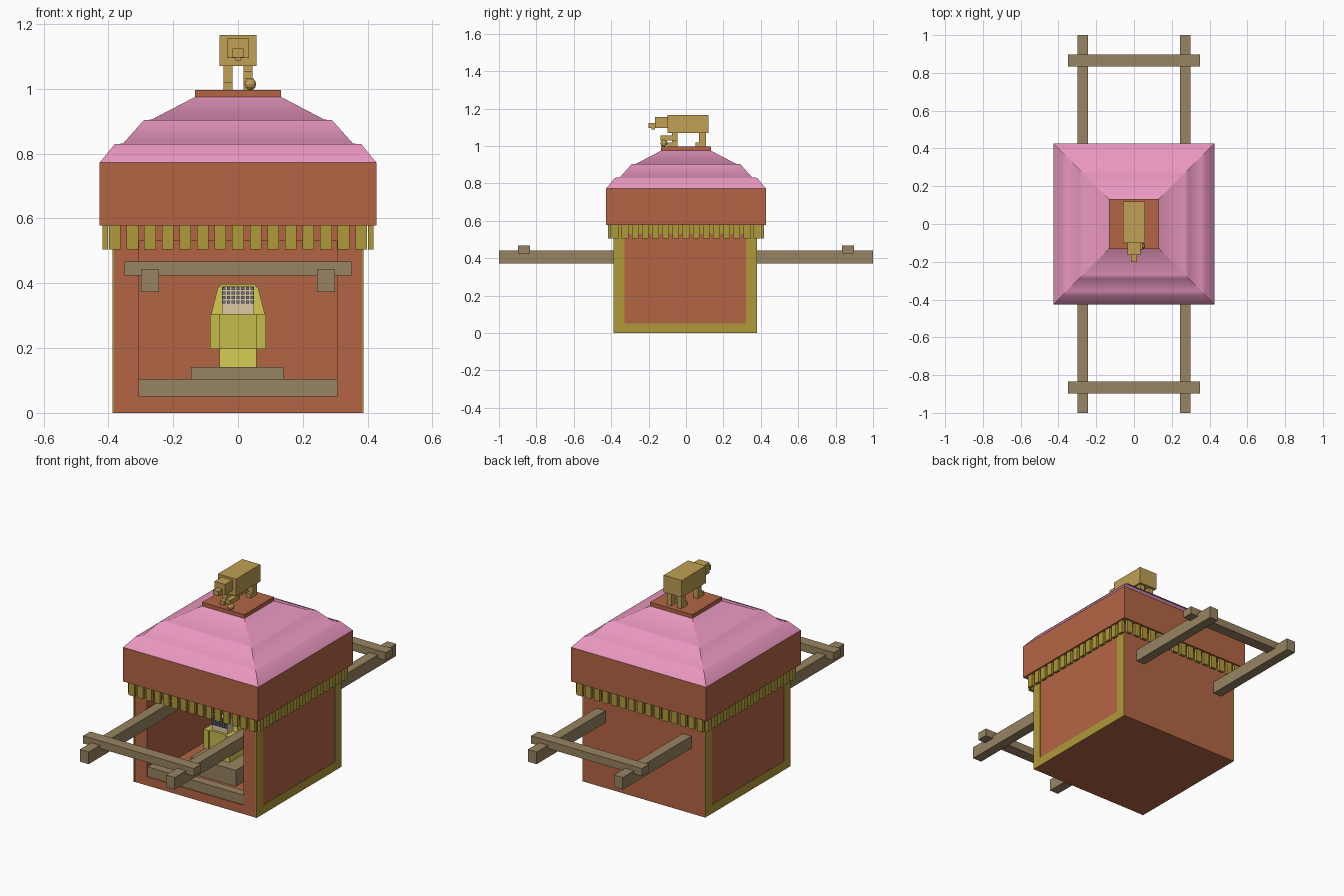
import bpy, bmesh

if "Cube" in bpy.data.objects:
    bpy.data.objects.remove(bpy.data.objects["Cube"])


def material(name, rgb):
    m = bpy.data.materials.new(name)
    m.diffuse_color = tuple((c / 255) ** 2.2 for c in rgb) + (1,)
    m.use_nodes = True
    m.node_tree.nodes["Principled BSDF"].inputs["Base Color"].default_value = m.diffuse_color
    return m


RED = material("red_lacquer", (178, 101, 70))
PINK = material("pink_roof", (233, 150, 190))
GOLD = material("gold_trim", (174, 152, 60))
WOOD = material("wood", (150, 130, 98))
TAN = material("tan_gold", (190, 158, 84))
ROBE = material("robe_yellow", (196, 186, 76))
BASE = material("base_yellow", (214, 204, 84))
SKIN = material("pale_face", (222, 200, 160))
GREY = material("grey_curls", (120, 125, 140))


def finish(name, bm, mat):
    bmesh.ops.recalc_face_normals(bm, faces=bm.faces)
    me = bpy.data.meshes.new(name)
    bm.to_mesh(me)
    bm.free()
    me.materials.append(mat)
    ob = bpy.data.objects.new(name, me)
    bpy.context.collection.objects.link(ob)
    return ob


def add_box(bm, x, y, z):
    vs = bmesh.ops.create_cube(bm, size=1)["verts"]
    for v in vs:
        v.co = [a + (b - a) * (c + 0.5) for (a, b), c in zip((x, y, z), v.co)]


def boxes(name, mat, *parts):
    bm = bmesh.new()
    for p in parts:
        add_box(bm, *p)
    return finish(name, bm, mat)


def loft(name, mat, rings, smooth=False):
    """Stack of rectangles (x0, x1, y0, y1, z); corners stay sharp."""
    bm = bmesh.new()
    loops = [[bm.verts.new(c) for c in ((a, d, z), (b, d, z), (b, e, z), (a, e, z))]
             for a, b, d, e, z in rings]
    for lo, hi in zip(loops, loops[1:]):
        for i in range(4):
            j = (i + 1) % 4
            bm.faces.new((lo[i], lo[j], hi[j], hi[i])).smooth = smooth
    bm.faces.new(loops[0])
    bm.faces.new(loops[-1])
    if smooth:
        for lo, hi in zip(loops, loops[1:]):
            for a, b in zip(lo, hi):
                bm.edges.get((a, b)).smooth = False
        for loop in (loops[0], loops[-1]):
            for i in range(4):
                bm.edges.get((loop[i], loop[i - 1])).smooth = False
    return finish(name, bm, mat)


# hollow cabinet, open at the front
W, I = 0.385, 0.305
boxes("cabinet", RED,
      ((-W, W), (-W, 0.38), (0, 0.05)),
      ((-W, -I), (-W, 0.38), (0.05, 0.58)),
      ((I, W), (-W, 0.38), (0.05, 0.58)),
      ((-I, I), (0.31, 0.38), (0.05, 0.58)),
      ((-I, I), (-W, 0.31), (0.53, 0.58)))

# gold borders on the two sides
border = []
for s in (-1, 1):
    x = tuple(sorted((s * 0.383, s * 0.388)))
    border += [(x, (-0.388, -0.33), (0, 0.58)), (x, (0.32, 0.38), (0, 0.58)),
               (x, (-0.33, 0.32), (0, 0.05)), (x, (-0.33, 0.32), (0.53, 0.58))]
boxes("side_borders", GOLD, *border)

# roof band, stepped roof and cap
boxes("roof_band", RED, ((-0.427, 0.427), (-0.427, 0.427), (0.578, 0.773)))
profile = [(0.427, 0.773), (0.38, 0.83), (0.355, 0.831), (0.29, 0.904),
           (0.267, 0.905), (0.133, 0.975)]
loft("roof", PINK, [(-r, r, -r, r, z) for r, z in profile], smooth=True)
boxes("roof_cap", RED, ((-0.133, 0.133), (-0.133, 0.133), (0.972, 0.997)))

# fringe tabs on all four sides
tabs = []
for i in range(15):
    c = (i - 7) * 0.0543
    span, z = (c - 0.018, c + 0.018), (0.505, 0.58)
    for edge in ((-0.418, -0.402), (0.402, 0.418)):
        tabs += [(span, edge, z), (edge, span, z)]
boxes("fringe", GOLD, *tabs)

# carrying poles and crossbars
boxes("poles", WOOD, *[((s * 0.272 - 0.028, s * 0.272 + 0.028), (-1, 1), (0.373, 0.442))
                       for s in (-1, 1)])
boxes("crossbars", WOOD, *[((-0.35, 0.35), (s * 0.866 - 0.032, s * 0.866 + 0.032), (0.424, 0.468))
                           for s in (-1, 1)])

# sill and pedestal inside
boxes("front_sill", WOOD, ((-I, I), (-0.38, -0.33), (0.05, 0.105)))
boxes("pedestal", WOOD, ((-0.145, 0.14), (-0.22, 0.07), (0.05, 0.142)))

# seated figure
boxes("figure_base", BASE, ((-0.057, 0.057), (-0.16, 0.0), (0.142, 0.2)))
boxes("figure_body", ROBE, ((-0.075, 0.075), (-0.18, 0.01), (0.197, 0.305)),
      ((-0.086, -0.055), (-0.19, -0.06), (0.197, 0.305)),
      ((0.055, 0.086), (-0.19, -0.06), (0.197, 0.305)))
loft("figure_hood", ROBE, [(-0.083, 0.083, -0.12, 0.0, 0.305), (-0.063, 0.063, -0.1, -0.02, 0.385),
                           (-0.05, 0.05, -0.1, -0.02, 0.398)])
boxes("figure_head", SKIN, ((-0.05, 0.05), (-0.165, -0.08), (0.305, 0.39)))
boxes("figure_curls", GREY, *[((x - 0.005, x + 0.005), (-0.173, -0.163), (z - 0.005, z + 0.005))
                              for x in [(i - 3) * 0.0145 for i in range(7)]
                              for z in (0.342, 0.356, 0.370, 0.384)])

# animal standing on the roof, one paw on a ball
boxes("animal_body", TAN, ((-0.057, 0.057), (-0.10, 0.12), (1.07, 1.167)))
boxes("animal_head", TAN, ((-0.034, 0.034), (-0.165, -0.10), (1.095, 1.155)),
      ((-0.017, 0.017), (-0.2, -0.165), (1.097, 1.124)),
      ((-0.009, 0.009), (-0.185, -0.165), (1.088, 1.1)))
legs = []
for s in (-1, 1):
    x = (s * 0.031 - 0.014, s * 0.031 + 0.014)
    legs += [(x, (0.07, 0.107), (0.997, 1.07)), (x, (0.05, 0.107), (0.997, 1.02))]
left, right = (-0.045, -0.017), (0.017, 0.045)
legs += [(left, (-0.075, -0.045), (0.997, 1.07)), (left, (-0.1, -0.045), (0.997, 1.02)),
         (right, (-0.075, -0.045), (1.03, 1.07)), (right, (-0.135, -0.045), (1.03, 1.055))]
boxes("animal_legs", TAN, *legs)
bm = bmesh.new()
bmesh.ops.create_uvsphere(bm, u_segments=10, v_segments=6, radius=0.019)
bmesh.ops.translate(bm, verts=bm.verts, vec=(0.038, -0.118, 1.015))
finish("ball", bm, TAN)
